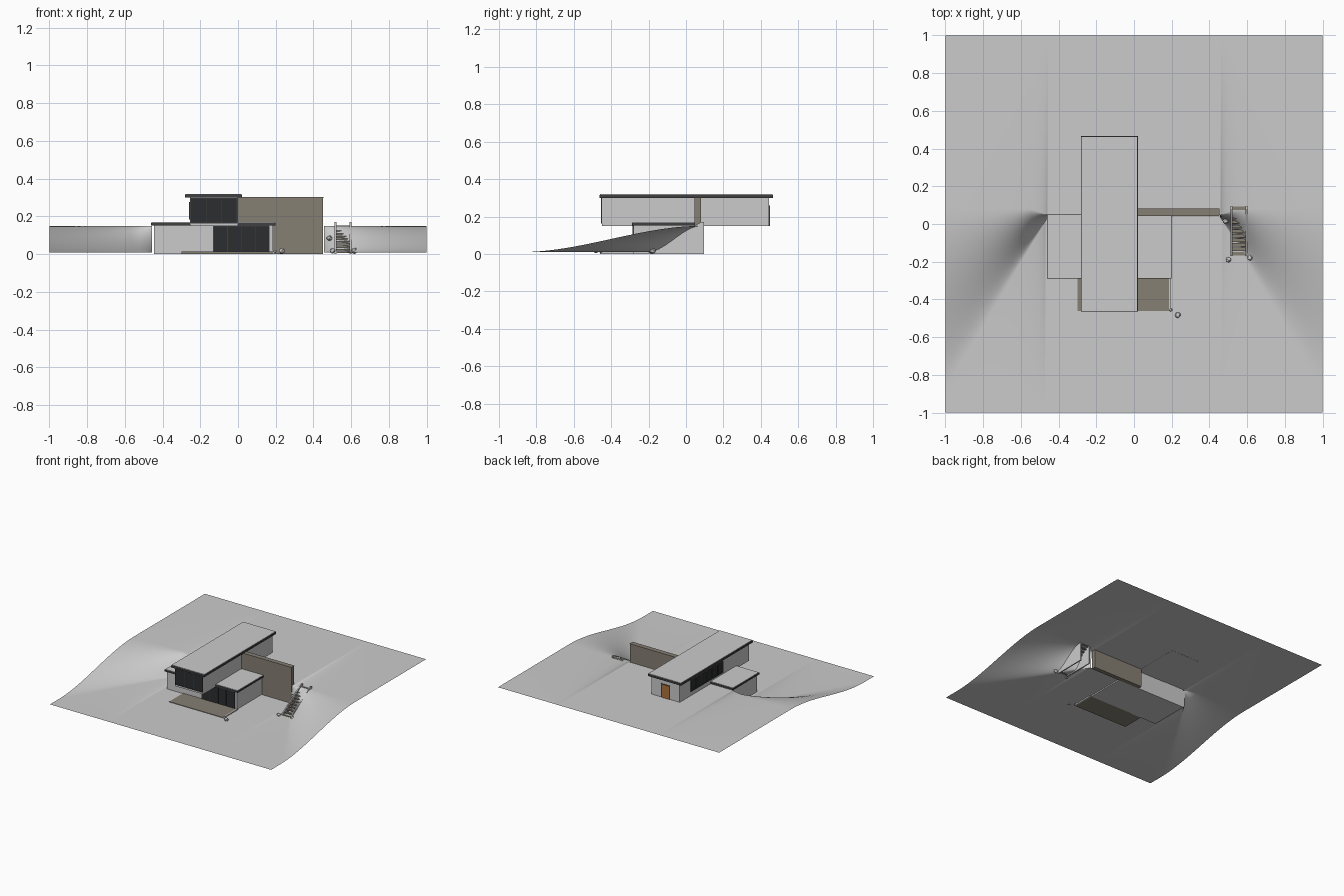
import bpy, bmesh, math, random
from mathutils import Vector

if "Cube" in bpy.data.objects:
    bpy.data.objects.remove(bpy.data.objects["Cube"])

random.seed(4)


def material(name, rgb):
    m = bpy.data.materials.new(name)
    m.diffuse_color = (*rgb, 1)
    m.use_nodes = True
    m.node_tree.nodes["Principled BSDF"].inputs["Base Color"].default_value = m.diffuse_color
    return m


DARK = material("dark_glass", (0.025, 0.026, 0.028))
TRIM = material("dark_trim", (0.05, 0.05, 0.055))
STONE = material("warm_stone", (0.24, 0.215, 0.175))
WOOD = material("orange_wood", (0.42, 0.17, 0.05))


def finish(bm, name, mat=None):
    bmesh.ops.recalc_face_normals(bm, faces=bm.faces[:])
    me = bpy.data.meshes.new(name)
    bm.to_mesh(me)
    bm.free()
    ob = bpy.data.objects.new(name, me)
    bpy.context.collection.objects.link(ob)
    if mat:
        me.materials.append(mat)
    return ob


def box(name, x, y, z, mat=None):
    bm = bmesh.new()
    bmesh.ops.create_cube(bm, size=1)
    for v in bm.verts:
        v.co = Vector([(r[0] + r[1]) / 2 + c * (r[1] - r[0]) for c, r in zip(v.co, (x, y, z))])
    return finish(bm, name, mat)


def roof(name, x, y, z0, z1):
    # dark fascia with a pale deck just inside it
    box(name + "_fascia", x, y, (z0, z1 - 0.004), TRIM)
    i = 0.003
    box(name + "_deck", (x[0] + i, x[1] - i), (y[0] + i, y[1] - i), (z1 - 0.005, z1))


def window(name, axis, wall, span, z, panes):
    # glass strip with frame bars, on the wall facing -y or -x
    def part(n, a, zz, depth, mat):
        d = (wall - depth, wall + 0.004)
        box(n, *((a, d) if axis == "y" else (d, a)), zz, mat)
    part(name + "_glass", span, z, 0.002, DARK)
    w = 0.002
    for k in range(panes + 1):
        p = span[0] + (span[1] - span[0]) * k / panes
        part(f"{name}_bar_{k}", (p - w, p + w), z, 0.005, TRIM)
    for k, h in enumerate(z):
        part(f"{name}_rail_{k}", span, (h - w, h + w), 0.005, TRIM)


# hillside: flat lower yard, flat plateau, slopes fanning out to both sides
LOW, HIGH, EDGE, STEPS = 0.01, 0.15, 0.455, 20
outer = [EDGE + (1 - EDGE) * (k / 20) ** 1.5 for k in range(21)]
xs = [-x for x in reversed(outer)] + outer
bm = bmesh.new()
columns = []
for x in xs:
    t = (abs(x) - EDGE) / (1 - EDGE)
    top = 0.047 + 0.033 * min(1, t * 6)
    bottom = 0.04 - 0.92 * t
    col = [bm.verts.new((x, -1, LOW))]
    for k in range(STEPS + 1):
        u = k / STEPS
        z = LOW + (HIGH - LOW) * u * u * (3 - 2 * u)
        col.append(bm.verts.new((x, bottom + (top - bottom) * u, z)))
    col.append(bm.verts.new((x, 1, HIGH)))
    columns.append(col)
for i in range(len(xs) - 1):
    a, b = columns[i], columns[i + 1]
    middle = i == len(outer) - 1
    for j in range(len(a) - 1):
        if middle and 0 < j < len(a) - 2:
            continue  # the house and wall retain the bank here
        bm.faces.new((a[j], b[j], b[j + 1], a[j + 1]))
ground = finish(bm, "hillside")
if sum(p.normal.z for p in ground.data.polygons) < 0:
    ground.data.flip_normals()
bpy.context.view_layer.objects.active = ground
ground.select_set(True)
bpy.ops.object.shade_smooth_by_angle(angle=math.radians(40))

# lower storey
box("lower_storey", (-0.445, 0.185), (-0.28, 0.045), (0, 0.155))
roof("lower_roof", (-0.46, 0.2), (-0.29, 0.05), 0.153, 0.17)
window("lower_window", "y", -0.28, (-0.13, 0.165), (0.012, 0.15), 4)

# upper storey, overhanging the patio and bridging to the plateau
box("upper_storey", (-0.255, 0.0), (-0.45, 0.445), (0.149, 0.302))
roof("upper_roof", (-0.28, 0.02), (-0.463, 0.465), 0.3, 0.32)
window("upper_window", "y", -0.45, (-0.25, -0.005), (0.165, 0.297), 3)
window("side_window", "x", -0.255, (-0.11, 0.305), (0.185, 0.275), 6)

# back door
box("back_door_frame", (-0.168, -0.088), (0.44, 0.447), (0.15, 0.262), TRIM)
box("back_door", (-0.16, -0.096), (0.44, 0.449), (0.15, 0.256), WOOD)

# tall stone garden wall
box("garden_wall", (-0.005, 0.45), (0.045, 0.08), (0, 0.298), STONE)
box("garden_wall_cap", (0.0, 0.453), (0.043, 0.082), (0.298, 0.302), STONE)

# patio
box("patio", (-0.3, 0.185), (-0.46, -0.275), (0, 0.014), STONE)
box("patio_edge", (0.185, 0.195), (-0.46, -0.28), (0, 0.018))

# garden stairs: wedge side plates and treads
Y0, Y1, N = -0.17, 0.095, 11
for side, x in (("left", 0.512), ("right", 0.592)):
    bm = bmesh.new()
    prof = [(Y0, 0), (Y1, 0), (Y1, 0.17), (Y1 - 0.015, 0.17), (Y0, 0.022)]
    f = bm.faces.new([bm.verts.new((x, y, z)) for y, z in prof])
    r = bmesh.ops.extrude_face_region(bm, geom=[f])
    for v in r["geom"]:
        if isinstance(v, bmesh.types.BMVert):
            v.co.x += 0.009
    finish(bm, f"stair_side_{side}")
run = (Y1 - Y0) / N
for k in range(N):
    y = Y0 + k * run
    z = 0.014 + 0.138 * k / (N - 1)
    box(f"stair_tread_{k}", (0.52, 0.593), (y + 0.003, y + run - 0.003), (z - 0.008, z), STONE)

# boulders
for k, (x, y, z, r) in enumerate([(0.232, -0.482, 0.018, 0.015), (0.195, -0.455, 0.015, 0.009),
                                  (0.485, 0.015, 0.085, 0.015), (0.5, -0.19, 0.018, 0.014),
                                  (0.615, -0.178, 0.018, 0.016)]):
    bm = bmesh.new()
    bmesh.ops.create_icosphere(bm, subdivisions=2, radius=r)
    for v in bm.verts:
        v.co = v.co * random.uniform(0.85, 1.1) + Vector((x, y, z))
    finish(bm, f"boulder_{k}")
